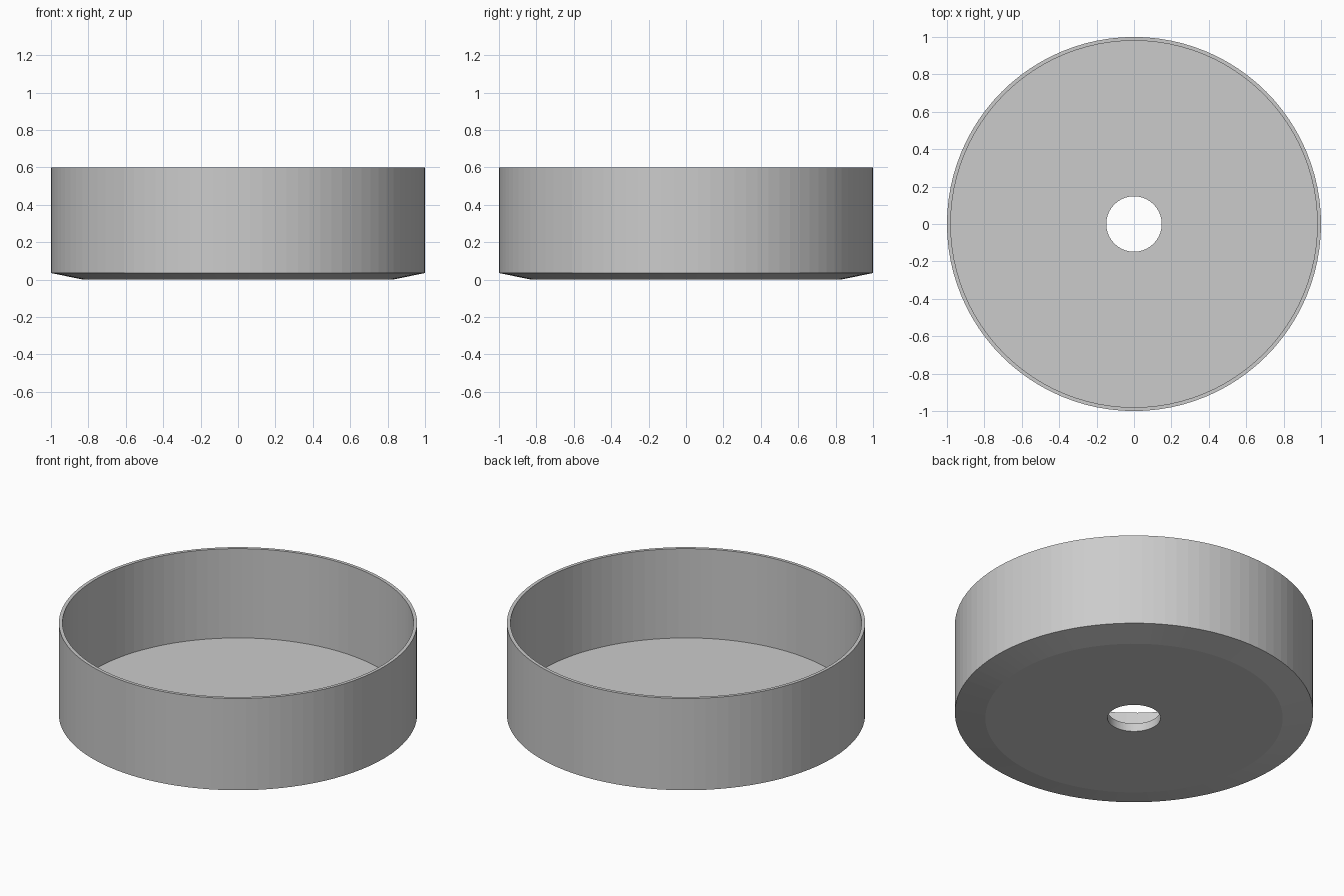
import bpy, bmesh, math

if "Cube" in bpy.data.objects:
    bpy.data.objects.remove(bpy.data.objects["Cube"])

SEGMENTS = 96

# Closed cross-section (radius, z): underside, chamfer, wall, rim, floor, drain hole
PROFILE = [(0.148, 0.0), (0.83, 0.0), (1.0, 0.035), (1.0, 0.6),
           (0.98, 0.6), (0.98, 0.05), (0.148, 0.05)]

grey = bpy.data.materials.new("light grey")
grey.diffuse_color = (0.6, 0.6, 0.6, 1.0)
grey.use_nodes = True
grey.node_tree.nodes["Principled BSDF"].inputs["Base Color"].default_value = grey.diffuse_color


def lathe(name, profile, segments, material):
    """Revolve a closed profile around the z axis."""
    bm = bmesh.new()
    rings = []
    for i in range(segments):
        a = 2 * math.pi * i / segments
        rings.append([bm.verts.new((r * math.cos(a), r * math.sin(a), z))
                      for r, z in profile])
    n = len(profile)
    for i in range(segments):
        here, after = rings[i], rings[(i + 1) % segments]
        for j in range(n):
            k = (j + 1) % n
            bm.faces.new((here[j], after[j], after[k], here[k]))
    bmesh.ops.recalc_face_normals(bm, faces=bm.faces)
    mesh = bpy.data.meshes.new(name)
    bm.to_mesh(mesh)
    bm.free()
    mesh.materials.append(material)
    obj = bpy.data.objects.new(name, mesh)
    bpy.context.collection.objects.link(obj)
    return obj


# Round open tray with a chamfered base and a central hole
lathe("round_tray", PROFILE, SEGMENTS, grey)
